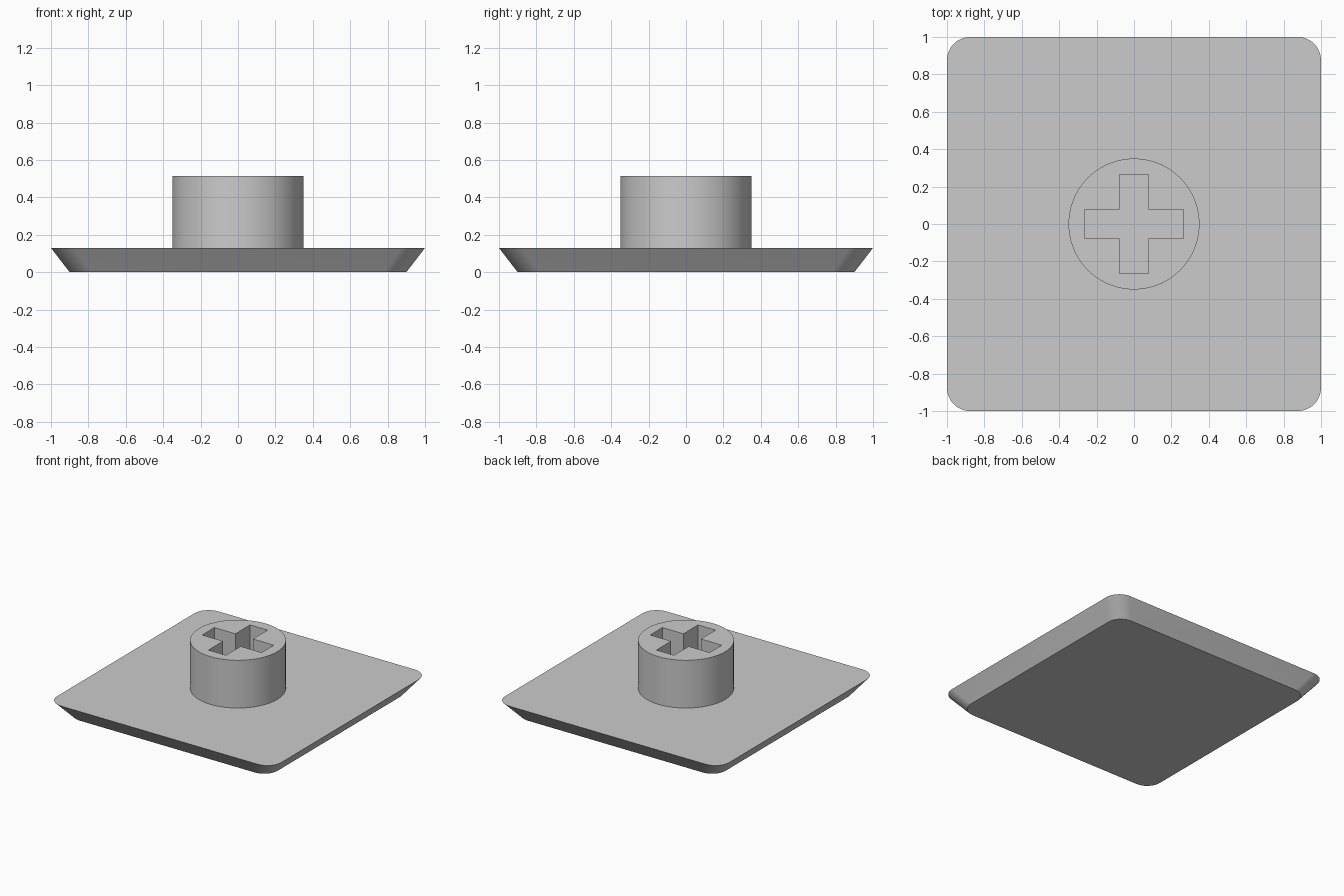
import bpy
import bmesh
from math import cos, sin, radians, pi

cube = bpy.data.objects.get("Cube")
if cube:
    bpy.data.objects.remove(cube, do_unlink=True)

# Plain grey plastic
grey = bpy.data.materials.new("grey_plastic")
grey.use_nodes = True
grey.diffuse_color = (0.6, 0.6, 0.6, 1)
grey.node_tree.nodes["Principled BSDF"].inputs["Base Color"].default_value = grey.diffuse_color


def loft(name, sections):
    """Closed solid through (outline, height) sections."""
    bm = bmesh.new()
    rings = [[bm.verts.new((x, y, z)) for x, y in outline] for outline, z in sections]
    for low, high in zip(rings, rings[1:]):
        for i in range(len(low)):
            bm.faces.new((low[i - 1], low[i], high[i], high[i - 1]))
    bm.faces.new(rings[0][::-1])
    bm.faces.new(rings[-1])
    bmesh.ops.recalc_face_normals(bm, faces=bm.faces)
    mesh = bpy.data.meshes.new(name)
    bm.to_mesh(mesh)
    bm.free()
    mesh.materials.append(grey)
    obj = bpy.data.objects.new(name, mesh)
    bpy.context.collection.objects.link(obj)
    return obj


def rounded_square(half, radius, steps=12):
    points = []
    for quarter, (sx, sy) in enumerate([(1, 1), (-1, 1), (-1, -1), (1, -1)]):
        for i in range(steps + 1):
            a = (quarter + i / steps) * pi / 2
            points.append((sx * (half - radius) + radius * cos(a),
                           sy * (half - radius) + radius * sin(a)))
    return points


def circle(radius, steps=96):
    return [(radius * cos(2 * pi * i / steps), radius * sin(2 * pi * i / steps))
            for i in range(steps)]


def cross(reach, width):
    points = []
    for _ in range(4):
        points += [(reach, -width), (reach, width), (width, width)]
        # Turn the outline a quarter so the next arm can be appended
        points = [(y, -x) for x, y in points]
    return points


def smooth(obj):
    bpy.ops.object.select_all(action="DESELECT")
    obj.select_set(True)
    bpy.context.view_layer.objects.active = obj
    bpy.ops.object.shade_smooth_by_angle(angle=radians(30))


PLATE_TOP = 0.13

# Square plate, narrower at the bottom
plate = loft("base_plate", [(rounded_square(0.9, 0.12), 0),
                            (rounded_square(1.0, 0.125), PLATE_TOP)])

# Round stem with a cross-shaped socket down to the plate
stem = loft("stem", [(circle(0.35), PLATE_TOP - 0.01), (circle(0.35), 0.515)])
cutter = loft("socket_cutter", [(cross(0.265, 0.078), 0), (cross(0.265, 0.078), 0.7)])
cutter.hide_render = True
cut = stem.modifiers.new("socket", "BOOLEAN")
cut.operation = "DIFFERENCE"
cut.solver = "EXACT"
cut.object = cutter
bpy.context.view_layer.objects.active = stem
bpy.ops.object.modifier_apply(modifier=cut.name)
bpy.data.objects.remove(cutter, do_unlink=True)

for part in (plate, stem):
    smooth(part)
